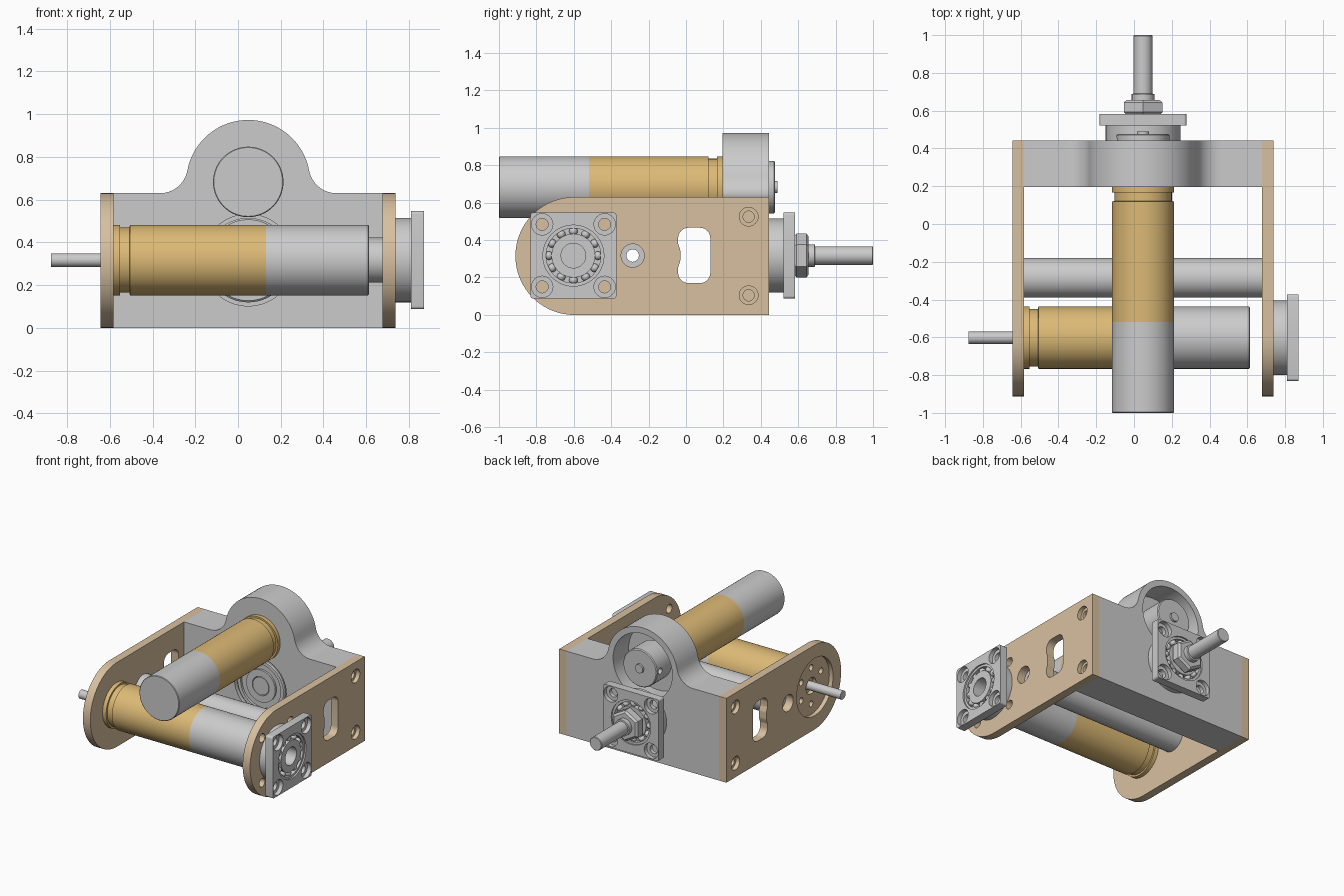
import bpy, bmesh, math
from mathutils import Matrix, Vector

if "Cube" in bpy.data.objects:
    bpy.data.objects.remove(bpy.data.objects["Cube"])

def material(name, rgb):
    m = bpy.data.materials.new(name)
    m.diffuse_color = (*rgb, 1)
    m.use_nodes = True
    m.node_tree.nodes["Principled BSDF"].inputs["Base Color"].default_value = m.diffuse_color
    return m

TAN = material("tan_plate", (0.69, 0.53, 0.35))
GOLD = material("gold_gearbox", (0.72, 0.49, 0.18))

def frame(axis, origin, sign=1):
    """Local z runs along the axis; (local x, local y) = (y, z) for 'x' and (z, x) for 'y'."""
    cols = {'x': ((0, 1, 0), (0, 0, 1), (1, 0, 0)),
            'y': ((0, 0, 1), (1, 0, 0), (0, 1, 0))}[axis]
    a, b, c = (Vector(v) for v in cols)
    m = Matrix((a * sign, b, c * sign)).transposed().to_4x4()
    return Matrix.Translation(origin) @ m

def finish(name, bm, m, mat=None):
    bmesh.ops.remove_doubles(bm, verts=bm.verts, dist=1e-5)
    bmesh.ops.recalc_face_normals(bm, faces=bm.faces)
    bm.transform(m)
    me = bpy.data.meshes.new(name)
    bm.to_mesh(me)
    bm.free()
    if mat:
        me.materials.append(mat)
    ob = bpy.data.objects.new(name, me)
    bpy.context.collection.objects.link(ob)
    return ob

def turned(name, m, prof, mat=None, ring=False, n=48):
    """Revolve (radius, height) points about local z; ring=True closes the profile as a tube."""
    bm = bmesh.new()
    rows = [[bm.verts.new((r * math.cos(k * math.tau / n), r * math.sin(k * math.tau / n), h))
             for k in range(n)] for r, h in prof]
    for i in range(len(rows) if ring else len(rows) - 1):
        a, b = rows[i], rows[(i + 1) % len(rows)]
        for k in range(n):
            bm.faces.new((a[k], a[(k + 1) % n], b[(k + 1) % n], b[k]))
    if not ring:
        bm.faces.new(rows[0])
        bm.faces.new(rows[-1])
    return finish(name, bm, m, mat)

def cyl(name, m, r, a, b, mat=None, n=48):
    return turned(name, m, [(r, a), (r, b)], mat, n=n)

def tube(name, m, ro, ri, a, b, mat=None):
    return turned(name, m, [(ro, a), (ro, b), (ri, b), (ri, a)], mat, ring=True)

def prism(name, m, pts, a, b, mat=None):
    clean = [p for i, p in enumerate(pts) if (Vector(p) - Vector(pts[i - 1])).length > 1e-4]
    bm = bmesh.new()
    lo = [bm.verts.new((x, y, a)) for x, y in clean]
    hi = [bm.verts.new((x, y, b)) for x, y in clean]
    bm.faces.new(lo)
    bm.faces.new(hi)
    for i in range(len(lo)):
        bm.faces.new((lo[i - 1], lo[i], hi[i], hi[i - 1]))
    return finish(name, bm, m, mat)

def arc(cx, cy, r, a0, a1, n=12):
    return [(cx + r * math.cos(math.radians(a0 + (a1 - a0) * i / n)),
             cy + r * math.sin(math.radians(a0 + (a1 - a0) * i / n))) for i in range(n + 1)]

def rounded(corners, n=8):
    """Polygon of (x, y, radius) corners with filleted vertices."""
    out = []
    for i, (x, y, r) in enumerate(corners):
        p = Vector((x, y))
        u = (Vector(corners[i - 1][:2]) - p).normalized()
        v = (Vector(corners[(i + 1) % len(corners)][:2]) - p).normalized()
        if r == 0:
            out.append((x, y))
            continue
        half = u.angle(v) / 2
        c = p + (u + v).normalized() * r / math.sin(half)
        s, e = p + u * r / math.tan(half) - c, p + v * r / math.tan(half) - c
        turn = math.atan2(s.x * e.y - s.y * e.x, s.dot(e))
        out += [tuple(c + Matrix.Rotation(turn * k / n, 2) @ s) for k in range(n + 1)]
    return out

def cut(ob, *cutters):
    bpy.context.view_layer.objects.active = ob
    for c in cutters:
        md = ob.modifiers.new("cut", 'BOOLEAN')
        md.operation, md.solver, md.object = 'DIFFERENCE', 'EXACT', c
        bpy.ops.object.modifier_apply(modifier=md.name)
        bpy.data.objects.remove(c)

def drill(m, x, y, r, a, b):
    return cyl("cutter", m @ Matrix.Translation((x, y, 0)), r, a, b, n=32)

XC, ZL, ZU, YF = 0.048, 0.317, 0.683, -0.602   # shaft line positions
CORNERS = [(sx * 0.167, sy * 0.167) for sx in (-1, 1) for sy in (-1, 1)]

# housing block with rounded hump
hump = arc(0.461, 0.76, 0.13, 270, 190.7) + arc(XC, ZU, 0.29, 10.7, 169.3, 32) \
    + arc(-0.365, 0.76, 0.13, -10.7, -90)
outline = [(-0.583, 0), (0.677, 0), (0.677, 0.63)] + hump + [(-0.583, 0.63)]
fy = frame('y', (0, 0, 0))
housing = prism("housing", fy, [(z, x) for x, z in outline], 0.195, 0.443)
cut(housing, cyl("cutter", fy @ Matrix.Translation((ZU, XC, 0)), 0.245, 0.26, 0.5),
    drill(fy, ZU, XC, 0.06, 0.1, 0.5),
    cyl("cutter", fy @ Matrix.Translation((ZL, XC, 0)), 0.215, 0.1, 0.24))
low = frame('y', (XC, 0, ZL))
turned("front_bearing_cap", low, [(0.198, 0.242), (0.198, 0.205), (0.19, 0.198), (0.165, 0.198),
                                  (0.165, 0.215), (0.12, 0.215), (0.12, 0.2), (0.07, 0.2), (0.07, 0.242)], ring=True)

# side plates
plate_shape = rounded([(-0.912, 0, 0.315), (0.443, 0, 0), (0.443, 0.63, 0), (-0.912, 0.63, 0.315)], 24)
window = rounded([(-0.042, 0.17, 0.055), (0.13, 0.17, 0.055), (0.13, 0.466, 0.055), (-0.042, 0.466, 0.055),
                  (-0.042, 0.38, 0.03), (-0.03, 0.345, 0.05), (-0.03, 0.29, 0.05), (-0.042, 0.255, 0.03)])
for side, x, sign in (("right", 0.677, 1), ("left", -0.583, -1)):
    base = frame('x', (0, 0, 0))
    t = 0.061 * sign
    at = Matrix.Translation((x, 0, 0)) @ base
    def h(d0, d1):
        return min(d0 * sign, d1 * sign), max(d0 * sign, d1 * sign)
    plate = prism(side + "_plate", at, plate_shape, *h(0, 0.061), TAN)
    cutters = [prism("cutter", at, window, -0.2, 0.2), drill(at, -0.285, ZL, 0.062, -0.2, 0.2)]
    for z in (0.105, 0.525):
        cutters += [drill(at, 0.335, z, 0.05, *h(0.03, 0.1)), drill(at, 0.335, z, 0.03, *h(0.01, 0.1))]
    if side == "right":
        cutters += [drill(at, YF + dy, ZL + dz, 0.032, -0.2, 0.2) for dy, dz in CORNERS]
        cutters.append(drill(at, YF, ZL, 0.15, -0.2, 0.2))
    else:
        cutters += [drill(at, YF, ZL, 0.215, *h(0.03, 0.1)), drill(at, YF, ZL, 0.06, -0.2, 0.2)]
        cutters += [drill(at, py, pz, 0.022, -0.2, 0.2) for py, pz in arc(YF, ZL, 0.135, 30, 330, 5)]
    cut(plate, *cutters)

# hollow tie rod
tube("tie_rod", frame('x', (0, -0.285, ZL)), 0.105, 0.033, -0.583, 0.677)

# gear motors
def motor(name, m):
    turned(name + "_gearbox", m, [(0.165, 0), (0.165, 0.03), (0.152, 0.03), (0.152, 0.075), (0.165, 0.077),
                                  (0.165, 0.715)], GOLD, n=64)
    turned(name + "_can", m, [(0.165, 0.715), (0.165, 1.192), (0.161, 1.196)], n=64)
    cyl(name + "_shaft", m, 0.032, -0.293, 0.01)

motor("lower_motor", frame('x', (-0.583, YF, ZL)))
motor("upper_motor", frame('y', (XC, 0.196, ZU), -1))

# drive hub with set screw hole
up = frame('y', (XC, 0, ZU))
hub = turned("drive_hub", up, [(0.14, 0.3), (0.14, 0.47), (0.134, 0.477), (0.034, 0.477), (0.034, 0.3)], ring=True)
cut(hub, drill(frame('x', (XC, 0.435, ZU)), 0, 0, 0.022, -0.3, -0.06))

# flanged bearing blocks
def bearing_block(name, m, d):
    tube(name + "_body", m, 0.198, 0.163, 0, d)
    e = 0.23
    fl = prism(name + "_flange", m, rounded([(-e, -e, 0.015), (e, -e, 0.015), (e, e, 0.015), (-e, e, 0.015)], 4),
               d, d + 0.061)
    holes = [cyl("cutter", m, 0.163, 0, 0.3)]
    for x, y in CORNERS:
        holes += [drill(m, x, y, 0.032, 0, 0.3), drill(m, x, y, 0.057, d + 0.03, 0.3)]
    cut(fl, *holes)
    tube(name + "_outer_race", m, 0.163, 0.146, d - 0.04, d + 0.05)
    tube(name + "_inner_race", m, 0.117, 0.066, d - 0.04, d + 0.05)
    tube(name + "_cage", m, 0.15, 0.11, d - 0.01, d + 0.015)
    bm = bmesh.new()
    for x, y in arc(0, 0, 0.131, 0, 330, 11):
        bmesh.ops.create_uvsphere(bm, u_segments=16, v_segments=10, radius=0.023,
                                  matrix=Matrix.Translation((x, y, d + 0.025)))
    finish(name + "_balls", bm, m)

bearing_block("side_bearing", frame('x', (0.738, YF, ZL)), 0.071)
bearing_block("rear_bearing", frame('y', (XC, 0.443, ZL)), 0.078)

# output shaft and hex nut
turned("output_shaft", low, [(0.066, 0.2), (0.066, 0.6), (0.06, 0.6), (0.06, 0.688), (0.05, 0.69),
                             (0.05, 0.996), (0.046, 1.0)])
turned("hex_nut", low, [(0.104, 0.58), (0.118, 0.592), (0.118, 0.644), (0.1, 0.656),
                        (0.058, 0.656), (0.058, 0.58)], ring=True, n=6)

# smooth shading with sharp edges kept
for ob in bpy.data.objects:
    ob.select_set(True)
bpy.context.view_layer.objects.active = housing
bpy.ops.object.shade_smooth_by_angle(angle=math.radians(25))
